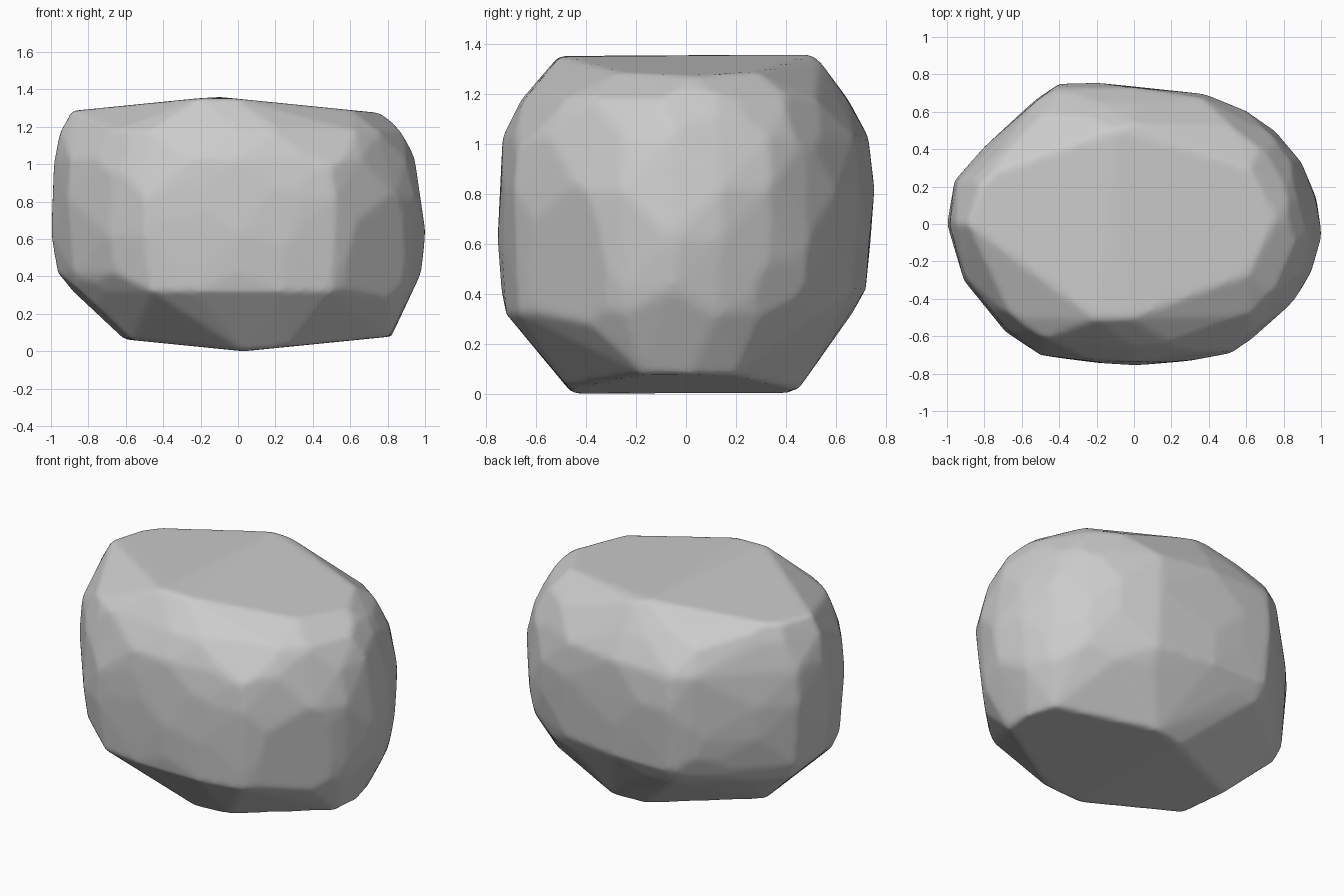
import bpy, bmesh, math, random
from mathutils import Vector

cube = bpy.data.objects.get("Cube")
if cube:
    bpy.data.objects.remove(cube)

random.seed(11)

# Plan outline of the boulder at its widest
outline = [(-1, 0), (-.96, .23), (-.8, .41), (-.52, .68), (-.4, .745), (-.2, .75), (0, .745),
           (.38, .69), (.6, .6), (.77, .49), (.89, .34), (.97, .14), (1, -.06), (.95, -.25),
           (.84, -.43), (.7, -.56), (.52, -.685), (.25, -.735), (0, -.75), (-.25, -.735),
           (-.5, -.695), (-.69, -.57), (-.91, -.3)]

# Height, then reach to the right, left, front and back
layers = [(.32, .92, .96, .73, .66), (.42, .965, .98, .735, .72), (.62, 1, 1.005, .75, .735),
          (.82, 1, 1, .75, .75), (1.03, .985, .945, .73, .73), (1.18, .95, .885, .655, .645)]

# Flat crown and flat underside, each folded gently along a ridge
crown = [(-.1, .505), (.62, .29), (.76, .03), (.61, -.27), (-.02, -.505),
         (-.2, -.51), (-.89, 0), (-.81, .25)]
underside = [(.82, .02), (.77, .2), (.2, .45), (0, .42), (-.61, .08), (-.57, -.24),
             (.03, -.455), (.27, -.47), (.81, -.17)]
# Worn shoulder behind the crown
shoulder = [(-.28, .575, 1.26), (0, .535, 1.335)]

# Leave gaps in each ring, shifted from layer to layer, so the facets interlock
bm = bmesh.new()
for k, (z, right, left, front, back) in enumerate(layers):
    for i, (x, y) in enumerate(outline):
        if (i + k) % 3:
            bm.verts.new((x * (left if x > 0 else right),
                          y * (back if y > 0 else front) / .745, z))
for x, y in crown:
    bm.verts.new((x, y, 1.362 - .1 * abs(x + .12)))
for x, y in underside:
    bm.verts.new((x, y, .1 * abs(x - .03)))
for point in shoulder:
    bm.verts.new(point)


def rehull():
    """Wrap the points in a clean convex skin."""
    hull = bmesh.ops.convex_hull(bm, input=bm.verts[:])
    loose = {g for g in hull["geom_interior"] + hull["geom_unused"]
             if isinstance(g, bmesh.types.BMVert)}
    bmesh.ops.delete(bm, geom=list(loose), context='VERTS')


def chip(direction, depth):
    """Slice a flat facet off the side that faces the direction."""
    n = Vector(direction).normalized()
    reach = max(v.co.dot(n) for v in bm.verts)
    bmesh.ops.bisect_plane(bm, geom=bm.verts[:] + bm.edges[:] + bm.faces[:],
                           plane_co=n * (reach - depth), plane_no=n, clear_outer=True)
    rehull()


rehull()
# Broad facets on the flanks
for direction, depth in [((.7, -.7, -.1), .03), ((-.6, -.7, .3), .02), ((.3, -.8, .6), .02),
                         ((.8, .1, .5), .02), ((-.7, -.5, -.6), .02), ((.8, .6, -.2), .015),
                         ((-.6, .7, -.3), .02), ((-.7, .6, .5), .015), ((.5, .7, .4), .015)]:
    chip(direction, depth)
# Small irregular chips
for i in range(24):
    angle = i * math.pi * (3 - math.sqrt(5))
    chip((math.cos(angle), math.sin(angle), random.uniform(-.6, .6)),
         random.uniform(.003, .009))

mesh = bpy.data.meshes.new("boulder")
bm.to_mesh(mesh)
bm.free()
boulder = bpy.data.objects.new("boulder", mesh)
bpy.context.collection.objects.link(boulder)

# Weathered, slightly softened edges
remesh = boulder.modifiers.new("fine_skin", 'REMESH')
remesh.mode = 'VOXEL'
remesh.voxel_size = .02
soften = boulder.modifiers.new("weathering", 'SMOOTH')
soften.factor = .5
soften.iterations = 4

stone = bpy.data.materials.new("grey stone")
stone.use_nodes = True
colour = (.6, .6, .6, 1)
stone.diffuse_color = colour
stone.node_tree.nodes["Principled BSDF"].inputs["Base Color"].default_value = colour
mesh.materials.append(stone)

bpy.ops.object.select_all(action='DESELECT')
boulder.select_set(True)
bpy.context.view_layer.objects.active = boulder
for name in ("fine_skin", "weathering"):
    bpy.ops.object.modifier_apply(modifier=name)
bpy.ops.object.shade_smooth_by_angle(angle=math.radians(35))
